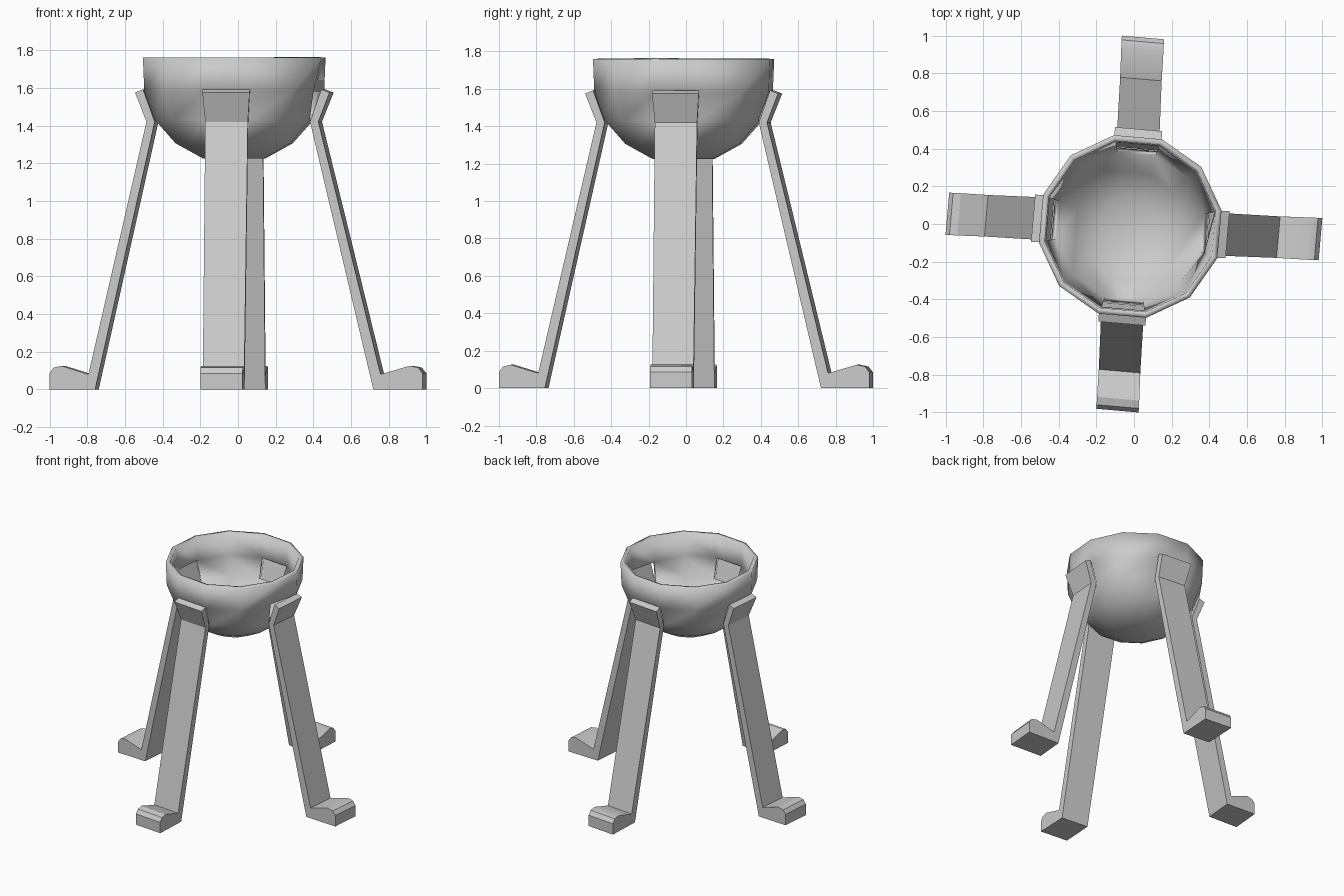
import bpy, bmesh
from math import sin, cos, tan, radians
from mathutils import Vector

if "Cube" in bpy.data.objects:
    bpy.data.objects.remove(bpy.data.objects["Cube"])

CX, CY = -0.02, -0.013      # bowl centre
TWIST = radians(5)          # whole stand is turned slightly


def finish(name, bm, angle):
    bmesh.ops.recalc_face_normals(bm, faces=bm.faces)
    me = bpy.data.meshes.new(name)
    bm.to_mesh(me)
    bm.free()
    ob = bpy.data.objects.new(name, me)
    bpy.context.collection.objects.link(ob)
    bpy.ops.object.select_all(action='DESELECT')
    ob.select_set(True)
    bpy.context.view_layer.objects.active = ob
    bpy.ops.object.shade_smooth_by_angle(angle=radians(angle))
    return ob


# Bowl: twelve-sided rings, with an opening behind each leg pad
bm = bmesh.new()
R, N = 0.492, 12
rings_rz = [(R * sin(radians(a)), 1.66 - R * 0.94 * cos(radians(a))) for a in (20, 40, 60, 80)]
rings_rz.append((R, 1.76))
rings = []
for r, z in rings_rz:
    rings.append([bm.verts.new((CX + r * cos(radians(10 + 30 * i)),
                                CY + r * sin(radians(10 + 30 * i)), z)) for i in range(N)])
bm.faces.new(rings[0][::-1])
for j in range(len(rings) - 1):
    for i in range(N):
        if j == 2 and i % 3 == 2:
            continue        # window under the leg pad
        k = (i + 1) % N
        bm.faces.new((rings[j][i], rings[j][k], rings[j + 1][k], rings[j + 1][i]))
# small dent beside the right-hand leg
rings[3][11].co += Vector((-0.035, 0.012, 0))
bowl = finish("bowl", bm, 35)
solid = bowl.modifiers.new("wall", 'SOLIDIFY')
solid.thickness = 0.032
solid.offset = -1

# Legs: side profile (distance from centre, height, half width)
PROFILE = [(0.738, 0.0, 0.11), (0.99, 0.0, 0.112), (0.99, 0.085, 0.112),
           (0.968, 0.115, 0.112), (0.925, 0.125, 0.112), (0.775, 0.08, 0.11),
           (0.456, 1.42, 0.113), (0.516, 1.575, 0.125), (0.473, 1.592, 0.125),
           (0.412, 1.42, 0.113)]


def leg(name, turn):
    d = Vector((round(cos(turn)), round(sin(turn)), 0))
    n = Vector((-d.y, d.x, 0))
    shift = Vector((CX, CY, 0))
    bm = bmesh.new()
    sides = []
    for s in (-1, 1):
        loop = []
        for r, z, w in PROFILE:
            fade = min(1, max(0, (1 - r) / 0.5))
            lateral = -(0.042 + (r - 0.48) * 0.05) + shift.dot(n)
            radial = r + s * w * tan(TWIST) + shift.dot(d) * fade
            loop.append(bm.verts.new(d * radial + n * (lateral + s * w) + Vector((0, 0, z))))
        sides.append(loop)
    a, b = sides
    bm.faces.new(a)
    bm.faces.new(b[::-1])
    for i in range(len(a)):
        k = (i + 1) % len(a)
        bm.faces.new((a[i], b[i], b[k], a[k]))
    finish(name, bm, 30)


for i, name in enumerate(("right_leg", "back_leg", "left_leg", "front_leg")):
    leg(name, radians(90 * i))
